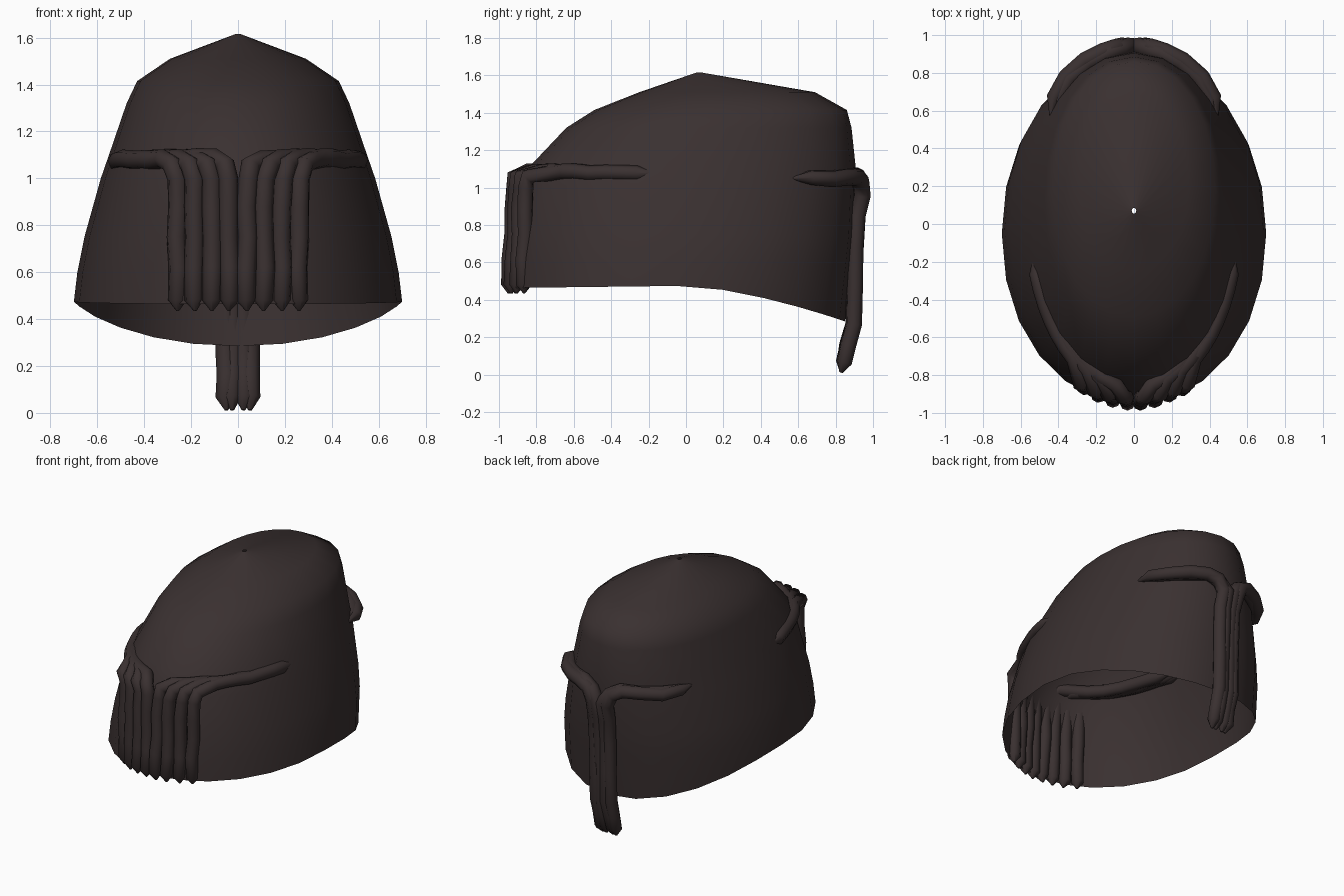
import bpy, bmesh, math, random
from mathutils import Vector

if "Cube" in bpy.data.objects:
    bpy.data.objects.remove(bpy.data.objects["Cube"])

random.seed(4)
mat = bpy.data.materials.new("dark brown hair")
mat.diffuse_color = (0.042, 0.030, 0.030, 1)
mat.use_nodes = True
mat.node_tree.nodes["Principled BSDF"].inputs["Base Color"].default_value = mat.diffuse_color


def wobble(amount):
    return random.uniform(-amount, amount)


# Open cap: elliptical rings (z, half width, front y, back y), tiny hole on top
RINGS = [(1.615, 0.012, 0.055, 0.085), (1.51, 0.29, -0.25, 0.69),
         (1.415, 0.43, -0.49, 0.86), (1.32, 0.475, -0.64, 0.885),
         (1.13, 0.54, -0.82, 0.905), (1.0, 0.585, -0.88, 0.91),
         (0.75, 0.655, -0.93, 0.90), (0.60, 0.685, -0.945, 0.885),
         (None, 0.70, -0.95, 0.85)]
SIDES = 24


def rim_height(y):
    if y < 0:
        return 0.475 + 0.012 * y
    return 0.475 - 0.19 * (y / 0.85) ** 1.5


bm = bmesh.new()
rows = []
for z, w, front, back in RINGS:
    row = []
    for i in range(SIDES):
        a = 2 * math.pi * i / SIDES
        c, s = math.cos(a), math.sin(a)
        x = w * math.copysign(abs(c) ** 0.96, c)
        y = (front + back) / 2 + (back - front) / 2 * math.copysign(abs(s) ** 0.96, s)
        row.append(bm.verts.new((x, y, rim_height(y) if z is None else z)))
    rows.append(row)
# the two lower side rings follow the sloping back rim
for top, low in zip(rows, rows[1:]):
    for i in range(SIDES):
        j = (i + 1) % SIDES
        bm.faces.new((top[i], low[i], low[j], top[j]))
for f in bm.faces:
    f.smooth = True
me = bpy.data.meshes.new("hair_cap")
bm.to_mesh(me)
bm.free()
me.materials.append(mat)
bpy.context.collection.objects.link(bpy.data.objects.new("hair_cap", me))


# Lock of hair: an eight-sided tube along (x, y, z, radius) points
def lock(name, points):
    cu = bpy.data.curves.new(name, "CURVE")
    cu.dimensions = "3D"
    cu.bevel_depth = 1.0
    cu.bevel_resolution = 2
    cu.use_fill_caps = True
    sp = cu.splines.new("POLY")
    sp.points.add(len(points) - 1)
    for p, (x, y, z, r) in zip(sp.points, points):
        p.co = (x, y, z, 1)
        p.radius = r
    sp.use_smooth = True
    ob = bpy.data.objects.new(name, cu)
    bpy.context.collection.objects.link(ob)
    cu.materials.append(mat)
    bpy.ops.object.select_all(action="DESELECT")
    ob.select_set(True)
    bpy.context.view_layer.objects.active = ob
    bpy.ops.object.convert(target="MESH")


# Fringe: each lock runs from the side along the brow, then hangs down
for side in (-1, 1):
    for k, xk in enumerate((0.038, 0.112, 0.186, 0.258)):
        inset = 0.018 * (3 - k)
        a, b = 0.537 - inset, 0.885 - inset * 0.3
        t0 = math.asin(0.17 / b)
        t1 = math.acos((xk + 0.06) / a)
        pts = []
        for i in range(8):
            u = i / 7
            t = t0 + (t1 - t0) * u
            r = 0.008 if i == 0 else 0.042
            pts.append((side * a * math.cos(t), -b * math.sin(t),
                        1.075 + 0.008 * u + wobble(0.006), r))
        top_y = -0.915 * math.sqrt(1 - (xk / 0.70) ** 2)
        low_y = -0.945 * math.sqrt(1 - (xk / 0.66) ** 2)
        for z, f, dx, r in ((1.06, 0, 0.02, 0.042), (1.0, 0.05, 0.005, 0.043),
                            (0.88, 0.3, 0, 0.043), (0.75, 0.5, 0, 0.042),
                            (0.62, 0.8, 0, 0.043), (0.48, 1, 0, 0.041),
                            (0.435, 1, 0, 0.006)):
            pts.append((side * (xk + dx) + wobble(0.005),
                        top_y + (low_y - top_y) * f + wobble(0.006), z, r))
        lock("fringe_lock", pts)

# Back tail: two locks on each side sweep round and hang below the rim
for side in (-1, 1):
    for k, xk in enumerate((0.025, 0.052)):
        inset = 0.02 * (1 - k)
        pts = [(side * (x - inset), y - inset * 0.5, z + wobble(0.006), r)
               for x, y, z, r in ((0.44, 0.57, 1.05, 0.008), (0.425, 0.67, 1.05, 0.038),
                                  (0.36, 0.78, 1.045, 0.042), (0.26, 0.865, 1.06, 0.045),
                                  (0.16, 0.915, 1.06, 0.045), (0.09, 0.935, 1.03, 0.047))]
        for y, z, r in ((0.94, 0.96, 0.047), (0.915, 0.85, 0.045), (0.905, 0.68, 0.044),
                        (0.9, 0.48, 0.044), (0.895, 0.27, 0.044), (0.865, 0.16, 0.044),
                        (0.845, 0.065, 0.042), (0.83, 0.012, 0.008)):
            pts.append((side * xk + wobble(0.004), y + wobble(0.004), z, r))
        lock("back_tail_lock", pts)
